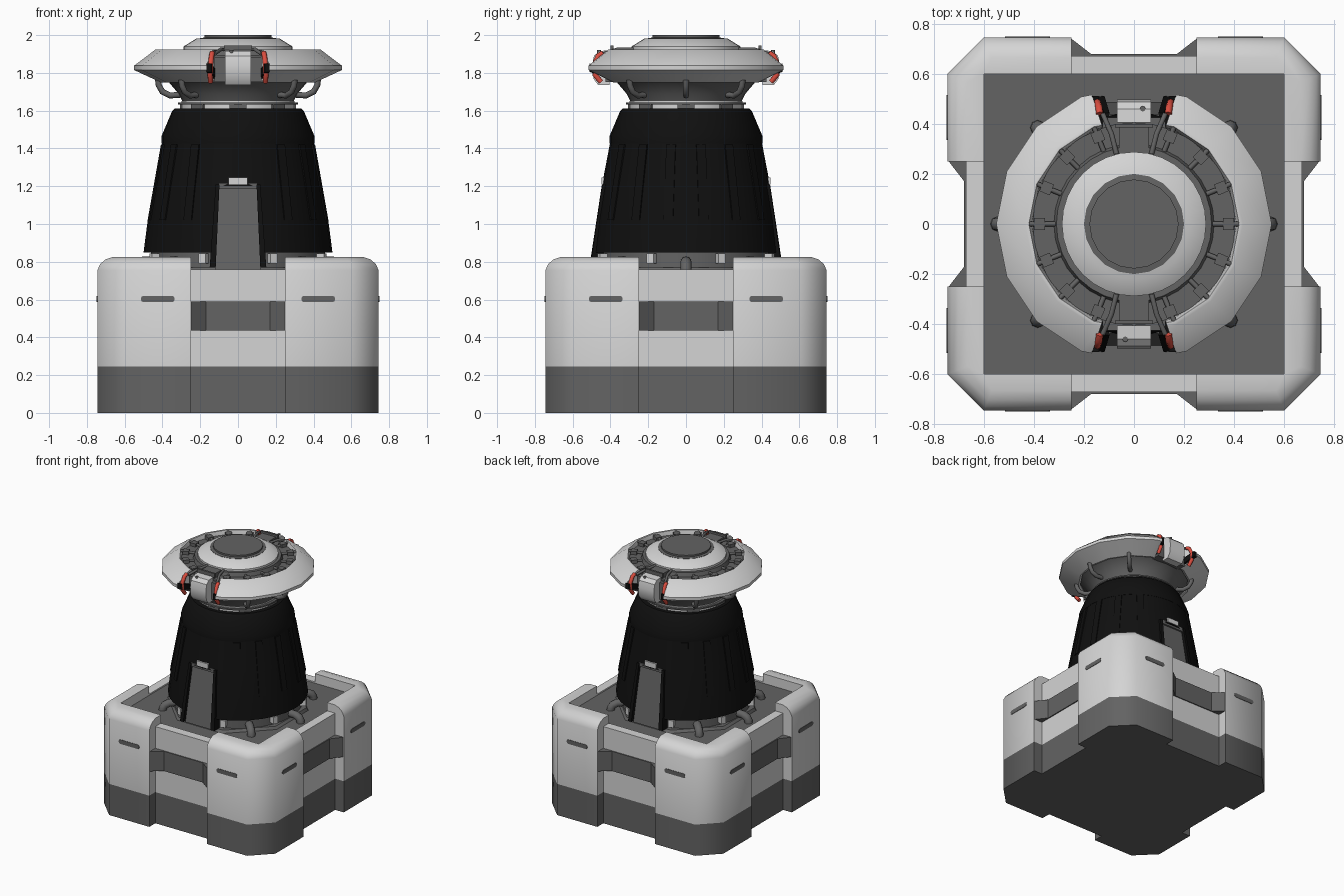
import bpy, bmesh, math
from mathutils import Vector, Matrix

if "Cube" in bpy.data.objects:
    bpy.data.objects.remove(bpy.data.objects["Cube"])


def material(name, r, g, b):
    m = bpy.data.materials.new(name)
    m.diffuse_color = (r, g, b, 1)
    m.use_nodes = True
    m.node_tree.nodes["Principled BSDF"].inputs["Base Color"].default_value = m.diffuse_color
    return m


LIGHT = material("light_grey_paint", 0.66, 0.66, 0.66)
DARK = material("dark_grey_metal", 0.125, 0.125, 0.125)
BLACK = material("black_shell", 0.005, 0.005, 0.005)
RED = material("red_trim", 0.7, 0.075, 0.05)


def finish(name, bm, mats, rot=0, angle=40, rule=None):
    """Rotate about z, mark sharp edges, assign materials and link."""
    bmesh.ops.remove_doubles(bm, verts=bm.verts, dist=1e-5)
    bmesh.ops.recalc_face_normals(bm, faces=bm.faces)
    bm.transform(Matrix.Rotation(math.radians(rot), 4, 'Z'))
    for f in bm.faces:
        f.smooth = True
        if rule:
            f.material_index = rule(f)
    for e in bm.edges:
        e.smooth = e.calc_face_angle(4) < math.radians(angle)
    me = bpy.data.meshes.new(name)
    bm.to_mesh(me)
    bm.free()
    for m in mats:
        me.materials.append(m)
    ob = bpy.data.objects.new(name, me)
    bpy.context.collection.objects.link(ob)
    return ob


def skin(bm, rings, loop):
    """Bridge closed rings of points; loop joins last to first, else cap."""
    vs = [[bm.verts.new(p) for p in ring] for ring in rings]
    n = len(vs[0])
    pairs = list(zip(vs, vs[1:])) + ([(vs[-1], vs[0])] if loop else [])
    for a, b in pairs:
        for i in range(n):
            j = (i + 1) % n
            bm.faces.new((a[i], a[j], b[j], b[i]))
    if not loop:
        bm.faces.new(vs[0])
        bm.faces.new(vs[-1])


def lathe(name, profile, mat, n=32, arc=None, rot=0, angle=40):
    """Turn a closed (r, z) profile on n sides, or only over +-arc degrees."""
    step = 360 / n
    if arc:
        k = int(arc // step)
        angs = [-arc] + [i * step for i in range(-k, k + 1)] + [arc]
    else:
        angs = [i * step for i in range(n)]
    rings = []
    for a in angs:
        off = math.radians(abs(a) % step - step / 2)
        s = math.cos(math.radians(step / 2)) / math.cos(off)  # stay on chord
        t = math.radians(a)
        rings.append([(r * s * math.cos(t), r * s * math.sin(t), z) for r, z in profile])
    bm = bmesh.new()
    skin(bm, rings, arc is None)
    return finish(name, bm, [mat], rot, angle)


def prism(name, pts, vec, mat, rot=0, angle=35):
    bm = bmesh.new()
    v = Vector(vec)
    skin(bm, [[Vector(p) for p in pts], [Vector(p) + v for p in pts]], False)
    return finish(name, bm, [mat], rot, angle)


def box(name, x0, x1, y0, y1, z0, z1, mat, rot=0):
    return prism(name, [(x0, y0, z0), (x1, y0, z0), (x1, y1, z0), (x0, y1, z0)],
                 (0, 0, z1 - z0), mat, rot)


def tube(name, pts, radius, mat, rot=0):
    cu = bpy.data.curves.new(name, 'CURVE')
    cu.dimensions = '3D'
    cu.bevel_depth = radius
    cu.bevel_resolution = 2
    cu.use_fill_caps = True
    sp = cu.splines.new('POLY')
    sp.points.add(len(pts) - 1)
    for p, c in zip(sp.points, pts):
        p.co = (*c, 1)
    cu.materials.append(mat)
    ob = bpy.data.objects.new(name, cu)
    ob.rotation_euler.z = math.radians(rot)
    bpy.context.collection.objects.link(ob)


def low_band(f):
    return 1 if f.calc_center_median().z < 0.245 else 0


# ---- base: core, corner blocks, side panels, handles, vents
box("base_core", -0.61, 0.61, -0.61, 0.61, 0, 0.75, DARK)
for rot in (0, 90, 180, 270):
    rings = []
    for z, d in ((0, 0), (0.245, 0), (0.755, 0), (0.788, 0.016), (0.812, 0.042), (0.825, 0.08)):
        o, c = 0.745 - d, 0.6 - 0.4 * d
        rings.append([(0.25, o, z), (c, o, z), (o, c, z), (o, 0.25, z),
                      (0.6, 0.25, z), (0.6, 0.6, z), (0.25, 0.6, z)])
    bm = bmesh.new()
    skin(bm, rings, False)
    finish("corner_block", bm, [LIGHT, DARK], rot, 50, low_band)

    sec = [[(x, y, z) for x, y in ((-0.25, 0.6), (0.25, 0.6), (0.25, 0.67), (-0.25, 0.67))]
           for z in (0, 0.245, 0.76)]
    bm = bmesh.new()
    skin(bm, sec, False)
    finish("side_panel", bm, [LIGHT, DARK], rot, 40, low_band)

    prism("side_handle", [(-0.25, 0.66, 0.435), (0.25, 0.66, 0.435), (0.25, 0.74, 0.435),
                          (0.17, 0.678, 0.435), (-0.17, 0.678, 0.435), (-0.25, 0.74, 0.435)],
          (0, 0, 0.155), DARK, rot)
    for cx in (-0.425, 0.425):
        pts = []
        for i in range(12):
            t = math.radians(-75 + i * 30)
            pts.append((cx + math.copysign(0.073, math.cos(t)) + 0.017 * math.cos(t),
                        0.741, 0.603 + 0.017 * math.sin(t)))
        prism("vent_slot", pts, (0, 0.007, 0), DARK, rot)

# ---- deck ring, hoses and small brackets under the tower
lathe("deck_plate", [(0, 0.74), (0.52, 0.74), (0.5, 0.77), (0, 0.77)], DARK, 8, rot=22.5)
lathe("tower_foot", [(0, 0.76), (0.46, 0.76), (0.46, 0.86), (0, 0.86)], DARK)
for a in (0, 45, 135, 180, 225, 315):
    tube("deck_hose", [(0.44, 0, 0.8), (0.5, 0, 0.798), (0.53, 0, 0.785), (0.543, 0, 0.765),
                       (0.545, 0, 0.74)], 0.03, DARK, a)
    tube("neck_pipe", [(0.3, 0, 1.685), (0.36, 0, 1.68), (0.4, 0, 1.7), (0.42, 0, 1.735),
                       (0.425, 0, 1.78)], 0.016, DARK, a)
for k in range(8):
    box("foot_bracket", 0.44, 0.5, -0.02, 0.02, 0.79, 0.845, LIGHT, 22.5 + 45 * k)

# ---- black tower: lower shell halves leave a hatch gap front and back
for rot in (0, 180):
    lathe("tower_shell", [(0.42, 0.85), (0.5, 0.85), (0.478, 1.02), (0.446, 1.2), (0.38, 1.2)],
          BLACK, 32, 75.5, rot)
lathe("tower_core", [(0, 0.85), (0.44, 0.85), (0.385, 1.2), (0, 1.2)], BLACK)
lathe("tower_upper", [(0, 1.2), (0.446, 1.2), (0.4, 1.44), (0, 1.44)], BLACK)
lathe("tower_collar", [(0, 1.425), (0.405, 1.425), (0.405, 1.465), (0.35, 1.595),
                       (0.335, 1.612), (0, 1.612)], BLACK, angle=25)
for k in range(16):
    if k % 8 not in (3, 4):
        prism("tower_rib", [(0.45, -0.025, 1.02), (0.483, -0.025, 1.02),
                            (0.411, -0.025, 1.42), (0.39, -0.025, 1.42)],
              (0, 0.05, 0), BLACK, 11.25 + 22.5 * k)

# ---- hatch with side rails and light cap
for rot in (0, 180):
    prism("hatch_panel", [(-0.12, 0.485, 0.76), (0.12, 0.485, 0.76),
                          (0.1, 0.422, 1.2), (-0.1, 0.422, 1.2)], (0, -0.05, 0), DARK, rot)
    for s in (-1, 1):
        prism("hatch_rail", [(s * 0.118, 0.512, 0.77), (s * 0.15, 0.507, 0.77),
                             (s * 0.118, 0.443, 1.21), (s * 0.098, 0.445, 1.21)],
              (0, -0.06, 0), BLACK, rot)
    box("hatch_lintel", -0.1, 0.1, 0.38, 0.438, 1.185, 1.215, DARK, rot)
    box("hatch_cap", -0.05, 0.05, 0.39, 0.447, 1.21, 1.247, LIGHT, rot)

# ---- neck
lathe("neck_ring", [(0, 1.6), (0.3, 1.6), (0.3, 1.65), (0, 1.65)], LIGHT)
lathe("neck_flange", [(0, 1.632), (0.318, 1.632), (0.318, 1.642), (0, 1.642)], DARK)
for k in range(8):
    box("neck_block", 0.28, 0.308, -0.045, 0.045, 1.61, 1.634, DARK, 45 * k)
lathe("neck_bowl", [(0, 1.65), (0.295, 1.65), (0.315, 1.69), (0.37, 1.755), (0.405, 1.77),
                    (0.405, 1.895), (0.32, 1.895), (0.31, 1.925), (0, 1.925)], DARK)

# ---- saucer head: two light rim halves, inner dome, top cap
for rot in (0, 180):
    lathe("saucer_rim", [(0.395, 1.755), (0.41, 1.75), (0.55, 1.815), (0.55, 1.838),
                         (0.435, 1.925), (0.42, 1.925), (0.41, 1.89)], LIGHT, 16, 72, rot)
lathe("dome_ring", [(0, 1.92), (0.288, 1.92), (0.288, 1.94), (0.22, 1.982), (0, 1.982)],
      LIGHT, angle=50)
lathe("top_cap", [(0, 1.97), (0.2, 1.97), (0.2, 1.984), (0.178, 1.987), (0.178, 2.0), (0, 2.0)],
      DARK, 20)
for k in range(16):
    if k % 8 != 4:
        box("rim_clamp", 0.355, 0.4, -0.023, 0.023, 1.89, 1.92, DARK, 22.5 * k)
        tube("clamp_rod", [(0.3, 0, 1.903), (0.425, 0, 1.912)], 0.01, DARK, 22.5 * k)

# ---- front and back head locks
for rot in (0, 180):
    prism("lock_block", [(-0.068, 0.405, 1.92), (-0.068, 0.46, 1.915), (-0.068, 0.487, 1.89),
                         (-0.068, 0.497, 1.84), (-0.068, 0.49, 1.77), (-0.068, 0.465, 1.735),
                         (-0.068, 0.405, 1.735)], (0.136, 0, 0), LIGHT, rot)
    box("lock_backing", -0.125, 0.125, 0.36, 0.425, 1.752, 1.885, DARK, rot)
    box("lock_hinge", -0.06, 0.06, 0.29, 0.385, 1.89, 1.93, DARK, rot)
    box("lock_hinge_bar", -0.075, 0.075, 0.385, 0.4, 1.915, 1.945, DARK, rot)
    tube("lock_button", [(0.035, 0.46, 1.9), (0.035, 0.46, 1.92)], 0.011, DARK, rot)
    for s in (-1, 1):
        tube("lock_arm", [(s * 0.07, 0.28, 1.925), (s * 0.09, 0.36, 1.925),
                          (s * 0.125, 0.44, 1.9)], 0.01, DARK, rot)
        tube("lock_red_hook", [(s * 0.137, 0.44, 1.905), (s * 0.14, 0.465, 1.89),
                               (s * 0.146, 0.487, 1.84), (s * 0.148, 0.482, 1.79),
                               (s * 0.145, 0.45, 1.752)], 0.014, RED, rot)
        prism("slot_liner", [(s * 0.115, 0.4, 1.77), (s * 0.132, 0.4, 1.77),
                             (s * 0.168, 0.512, 1.805), (s * 0.142, 0.512, 1.805)],
              (0, 0, 0.045), BLACK, rot)
